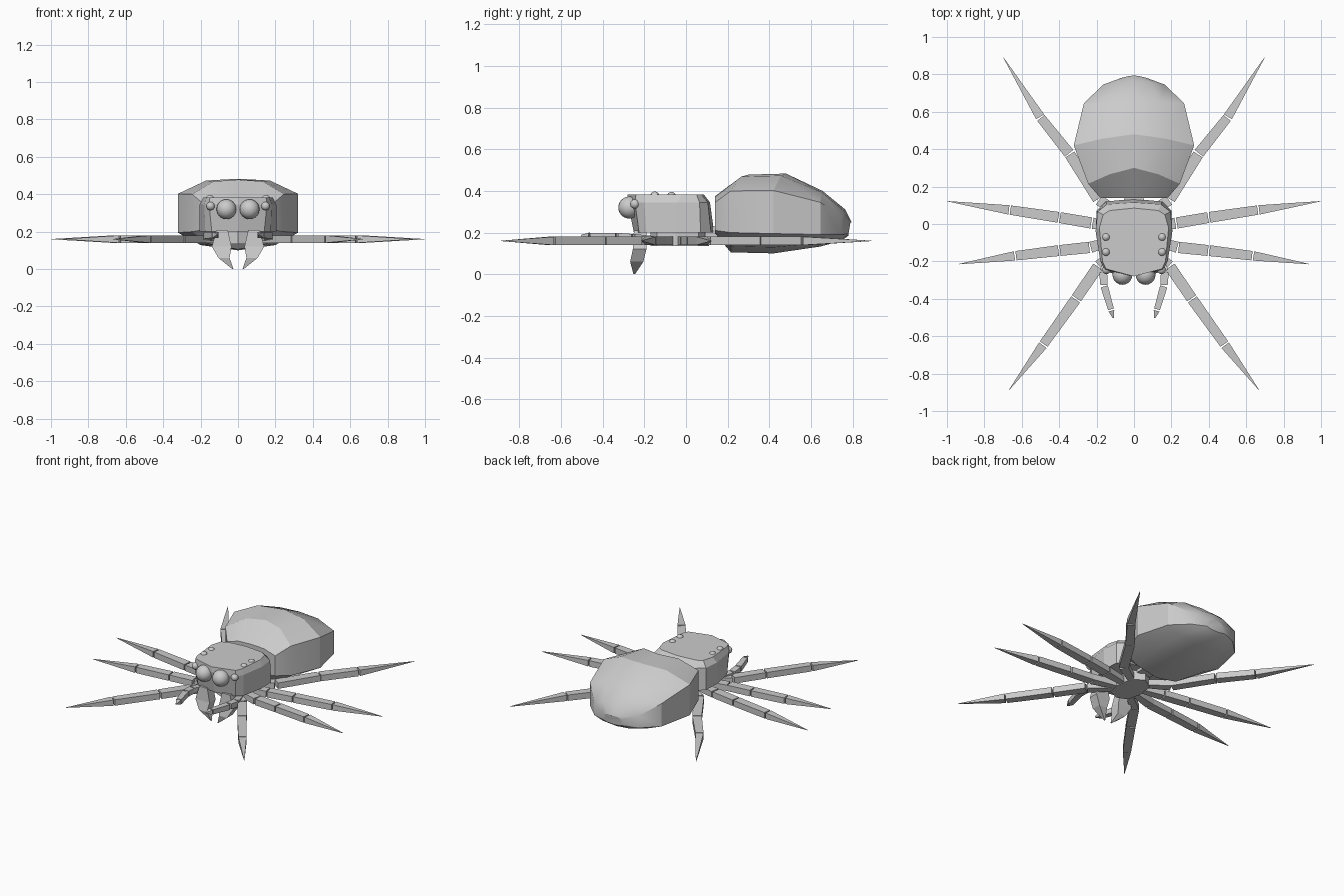
import bpy, bmesh, math
from mathutils import Vector

if "Cube" in bpy.data.objects:
    bpy.data.objects.remove(bpy.data.objects["Cube"])

grey = bpy.data.materials.new("plain grey")
grey.diffuse_color = (0.6, 0.6, 0.6, 1)
grey.use_nodes = True
grey.node_tree.nodes["Principled BSDF"].inputs["Base Color"].default_value = grey.diffuse_color


def finish(name, bm, smooth=None):
    bmesh.ops.recalc_face_normals(bm, faces=bm.faces)
    me = bpy.data.meshes.new(name)
    bm.to_mesh(me)
    bm.free()
    me.materials.append(grey)
    ob = bpy.data.objects.new(name, me)
    bpy.context.collection.objects.link(ob)
    if smooth:
        bpy.ops.object.select_all(action='DESELECT')
        ob.select_set(True)
        bpy.context.view_layer.objects.active = ob
        bpy.ops.object.shade_smooth_by_angle(angle=math.radians(smooth))
    return ob


def add_loft(bm, rings):
    """Bridge closed rings of equal length and cap both ends."""
    loops = [[bm.verts.new(p) for p in r] for r in rings]
    n = len(loops[0])
    for a, b in zip(loops, loops[1:]):
        for i in range(n):
            j = (i + 1) % n
            bm.faces.new((a[i], a[j], b[j], b[i]))
    bm.faces.new(loops[0])
    bm.faces.new(loops[-1])


def mirrored(half):
    """Complete a half outline whose first and last points lie on x = 0."""
    return half + [(-p[0],) + tuple(p[1:]) for p in half[-2:0:-1]]


# Abdomen: y, half width, top, shoulder, lower edge, belly, backward shift of the crown
stations = [
    (0.14, 0.18, 0.375, 0.345, 0.21, 0.195, 0.0),
    (0.215, 0.245, 0.478, 0.40, 0.20, 0.105, 0.085),
    (0.42, 0.322, 0.483, 0.402, 0.195, 0.10, 0.06),
    (0.645, 0.268, 0.40, 0.345, 0.19, 0.133, 0.01),
    (0.745, 0.165, 0.31, 0.27, 0.19, 0.16, 0.02),
    (0.78, 0.07, 0.25, 0.235, 0.195, 0.185, 0.015),
]
rings = []
for y, w, top, sh, low, bot, dy in stations:
    rings.append(mirrored([
        (0, y + dy, top), (0.53 * w, y + dy * 0.6, top - 0.12 * (top - sh)),
        (w, y, sh), (w, y, low),
        (0.62 * w, y, low - 0.7 * (low - bot)), (0, y, bot)]))
bm = bmesh.new()
add_loft(bm, rings)
finish("abdomen", bm, 25)

# Head and thorax shell
base = [(0, -0.25), (0.14, -0.225), (0.175, -0.19), (0.205, -0.04),
        (0.2, 0.07), (0.15, 0.12), (0, 0.135)]
middle = [(0, -0.28), (0.155, -0.245), (0.18, -0.2), (0.205, -0.04),
          (0.195, 0.065), (0.145, 0.105), (0, 0.115)]
crown = [(0, -0.28), (0.15, -0.24), (0.168, -0.2), (0.185, -0.02),
         (0.165, 0.05), (0.13, 0.072), (0, 0.085)]
bm = bmesh.new()
add_loft(bm, [[(x, y, z) for x, y in mirrored(o)]
              for o, z in ((base, 0.2), (middle, 0.345), (crown, 0.383))])
finish("head_shell", bm)

# Breast plate below the shell, and the narrow waist
plate = [(0, -0.17), (0.07, -0.14), (0.09, -0.05), (0.075, 0.06), (0, 0.11)]
bm = bmesh.new()
add_loft(bm, [[(x, y, z) for x, y in mirrored(plate)] for z in (0.135, 0.205)])
finish("breast_plate", bm)
bm = bmesh.new()
add_loft(bm, [[(x, y, z) for x, z in ((-.05, .18), (.05, .18), (.05, .23), (-.05, .23))]
              for y in (0.09, 0.17)])
finish("waist", bm)


def add_limb(bm, path, height):
    """Separate tapered box segments along path points (x, y, z, half width)."""
    for (x0, y0, z0, w0), (x1, y1, z1, w1) in zip(path, path[1:]):
        a, b = Vector((x0, y0, z0)), Vector((x1, y1, z1))
        d = (b - a).normalized()
        side = Vector((-d.y, d.x, 0)).normalized()
        ends = []
        for p, w in ((a + d * 0.004, w0), (b - d * 0.004, w1)):
            h = Vector((0, 0, min(height, max(w, 0.001))))
            s = side * w
            ends.append([p - s - h, p + s - h, p + s + h, p - s + h])
        add_loft(bm, ends)


# Legs: sternum root, end of hip, knee, ankle, tip
legs = {
    "front_leg": [(.06, -.11), (.19, -.225), (.31, -.40), (.485, -.645), (.67, -.89)],
    "second_leg": [(.07, -.08), (.235, -.125), (.40, -.142), (.635, -.17), (.94, -.215)],
    "third_leg": [(.07, -.02), (.225, .005), (.40, .035), (.665, .075), (1.0, .122)],
    "rear_leg": [(.05, .04), (.19, .13), (.345, .375), (.50, .57), (.70, .893)],
}
widths = (0.02, 0.03, 0.029, 0.025, 0.001)
for name, pts in legs.items():
    for s, label in ((1, "right"), (-1, "left")):
        bm = bmesh.new()
        add_limb(bm, [(s * x, y, 0.16, w) for (x, y), w in zip(pts, widths)], 0.02)
        finish(f"{name}_{label}", bm)

# Feelers, jaws and eyes
feeler = [(.13, -.16, .165, .02), (.165, -.255, .175, .021), (.16, -.33, .18, .02),
          (.122, -.46, .183, .016), (.11, -.507, .186, .003)]
jaw = [  # z, inner x, outer x, front y, back y
    (0.21, .055, .115, -.25, -.19), (0.12, .035, .14, -.255, -.19),
    (0.06, .045, .105, -.268, -.205), (0.0, .024, .03, -.252, -.245)]
eyes = [("main_eye", .062, -.272, .32, .053), ("side_eye", .147, -.245, .337, .023),
        ("crown_eye_front", .15, -.15, .375, .022), ("crown_eye_rear", .15, -.07, .373, .022)]
for s, label in ((1, "right"), (-1, "left")):
    bm = bmesh.new()
    add_limb(bm, [(s * x, y, z, w) for x, y, z, w in feeler], 0.018)
    finish(f"feeler_{label}", bm)
    bm = bmesh.new()
    add_loft(bm, [[(s * a, f, z), (s * b, f, z), (s * b, k, z), (s * a, k, z)]
                  for z, a, b, f, k in jaw])
    finish(f"jaw_{label}", bm)
    for name, x, y, z, r in eyes:
        bm = bmesh.new()
        bmesh.ops.create_uvsphere(bm, u_segments=20, v_segments=12, radius=r)
        bmesh.ops.translate(bm, verts=bm.verts, vec=(s * x, y, z))
        finish(f"{name}_{label}", bm, 40)
